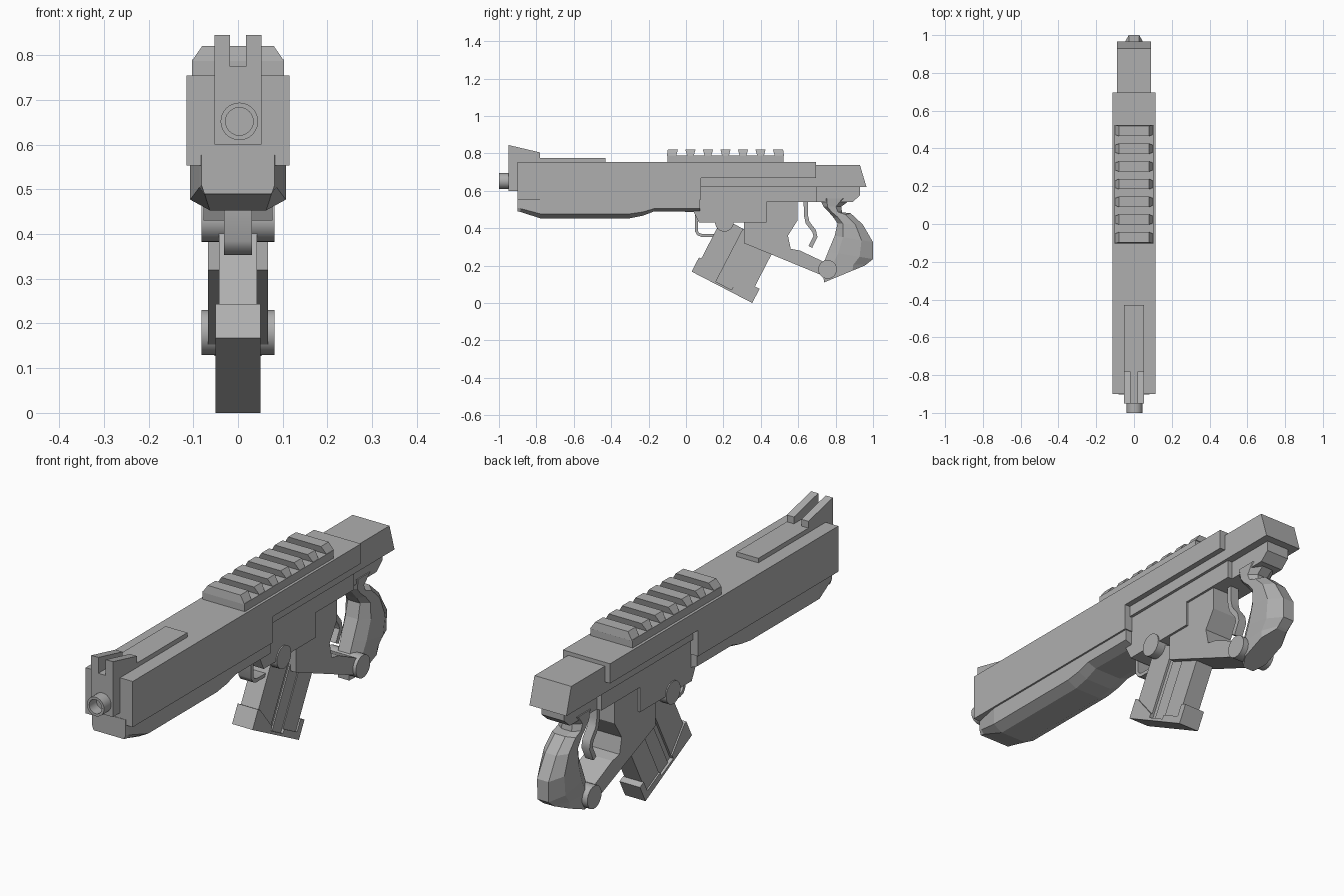
import bpy, bmesh, math
from mathutils import Vector

if "Cube" in bpy.data.objects:
    bpy.data.objects.remove(bpy.data.objects["Cube"])

# One dark grey for the whole model
grey = bpy.data.materials.new("dark_grey")
grey.diffuse_color = (.43, .43, .43, 1)
grey.use_nodes = True
grey.node_tree.nodes["Principled BSDF"].inputs["Base Color"].default_value = grey.diffuse_color


def finish(name, bm):
    bmesh.ops.recalc_face_normals(bm, faces=bm.faces)
    me = bpy.data.meshes.new(name)
    bm.to_mesh(me)
    bm.free()
    me.materials.append(grey)
    ob = bpy.data.objects.new(name, me)
    bpy.context.collection.objects.link(ob)
    return ob


def loft(name, rings):
    """Skin a list of equal-length point rings and cap both ends."""
    bm = bmesh.new()
    vs = [[bm.verts.new(p) for p in r] for r in rings]
    n = len(rings[0])
    for a, b in zip(vs, vs[1:]):
        for i in range(n):
            j = (i + 1) % n
            bm.faces.new((a[i], a[j], b[j], b[i]))
    bm.faces.new(vs[0])
    bm.faces.new(vs[-1])
    return finish(name, bm)


def plate(name, pts, x1, x0=None):
    """Extrude a side (y, z) profile from x0 to x1 (symmetric by default)."""
    x0 = -x1 if x0 is None else x0
    return loft(name, [[(x, y, z) for y, z in pts] for x in (x0, x1)])


def box(name, y0, y1, z0, z1, hw):
    return plate(name, [(y0, z0), (y1, z0), (y1, z1), (y0, z1)], hw)


def strip(name, path, thick, hw):
    """Bent flat strip following a side path."""
    p = [Vector(q) for q in path]
    left, right = [], []
    for i, q in enumerate(p):
        d = (p[min(i + 1, len(p) - 1)] - p[max(i - 1, 0)]).normalized()
        n = Vector((-d.y, d.x)) * thick / 2
        left.append(tuple(q + n))
        right.append(tuple(q - n))
    smooth(plate(name, left + right[::-1], hw), 40)


def pin(name, y, z, r, hw):
    pts = [(y + r * math.cos(i * math.tau / 24), z + r * math.sin(i * math.tau / 24)) for i in range(24)]
    smooth(plate(name, pts, hw))


def smooth(ob, angle=30):
    bpy.ops.object.select_all(action='DESELECT')
    ob.select_set(True)
    bpy.context.view_layer.objects.active = ob
    bpy.ops.object.shade_smooth_by_angle(angle=math.radians(angle))


# Upper body: deep at the front, a thin overhanging cap at the rear
plate("upper_body", [(-.9, .553), (.08, .553), (.08, .668), (.695, .668), (.695, .755), (-.9, .755)], .115)

# Rear receiver and its slanted end
plate("rear_receiver", [(.075, .62), (.965, .62), (.93, .738), (.075, .738)], .09)

# Lower receiver, narrow rear tang, and the frame with the trigger guard
plate("lower_receiver", [(.04, .63), (.04, .49), (.07, .43), (.43, .43), (.43, .54),
                         (.7, .54), (.7, .63)], .077)
plate("rear_tang", [(.68, .54), (.89, .54), (.93, .575), (.93, .63), (.68, .63)], .055)
plate("guard_frame", [(.31, .6), (.31, .32), (.735, .145), (.78, .2), (.61, .28), (.56, .29),
                      (.545, .36), (.595, .44), (.595, .6)], .067)
pin("front_pin", .205, .432, .05, .082)
pin("guard_pin", .757, .18, .05, .082)

# Handguard under the barrel: y, half width, bottom half width, chamfer z, bottom z
rings = []
for y, w, b, zc, zb in [(-.902, .082, .075, .51, .49), (-.885, .086, .074, .505, .487),
                        (-.78, .107, .063, .477, .453), (-.3, .107, .063, .477, .453),
                        (-.23, .107, .064, .487, .467), (-.17, .107, .065, .505, .49), (.075, .107, .065, .505, .487)]:
    rings.append([(-w, y, .577), (-w, y, zc), (-b, y, zb), (b, y, zb), (w, y, zc), (w, y, .577)])
loft("handguard", rings)

# Muzzle tube with recessed bore
tube = [[(.003 + r * math.cos(i * math.tau / 24), y, .652 + r * math.sin(i * math.tau / 24)) for i in range(24)]
        for y, r in [(-.9, .042), (-1, .042), (-1, .031), (-.95, .031)]]
smooth(loft("muzzle", tube))

# Front sight block, top strip and two sight ears
box("sight_block", -.95, -.89, .6, .775, .053)
box("top_strip", -.95, -.43, .75, .775, .053)
for side, (a, b) in {"left": (-.053, -.018), "right": (.018, .053)}.items():
    plate("sight_ear_" + side, [(-.95, .77), (-.95, .845), (-.78, .805), (-.78, .77)], b, a)

# Accessory rail: base and seven teeth with chamfered ends
box("rail_base", -.10, .52, .75, .79, .103)
for i in range(7):
    y = -.07 + i * .0937
    t, b = .027, .018
    f0 = .032 if i == 0 else b
    f1 = .032 if i == 6 else b
    loft("rail_tooth", [[(-w, y - d0, z), (w, y - d0, z), (w, y + d1, z), (-w, y + d1, z)]
                        for w, d0, d1, z in [(.103, f0, f1, .787), (.08, t, t, .821)]])

# Slanted magazine, laid out in its own (across, along) axes
def mag(pts):
    return [(.03 + v * .888 + u * .46, .168 - v * .46 + u * .888) for v, u in pts]


def mag_box(name, v0, v1, u0, u1, hw):
    plate(name, mag([(v0, u0), (v1, u0), (v1, u1), (v0, u1)]), hw)


mag_box("magazine_front", .014, .14, .01, .33, .043)
mag_box("magazine_core", .13, .24, .01, .33, .033)
mag_box("magazine_rib", .165, .234, .01, .33, .039)
mag_box("magazine_rear", .234, .337, .01, .33, .043)
plate("magazine_base", mag([(0, 0), (.365, 0), (.365, .085), (.335, .085), (.335, .03), (.234, .03),
                            (.234, .012), (.14, .012), (.14, .03), (.016, .085), (0, .085)]), .05)

# Magazine release loop and trigger
strip("release_loop", [(.055, .5), (.055, .385), (.066, .368), (.085, .361), (.16, .361), (.18, .42)], .016, .031)
strip("trigger", [(.64, .57), (.641, .47), (.65, .43), (.685, .385), (.692, .355), (.665, .30)], .022, .02)

# Grip: faceted rings set by front and back points
rings = []
for fy, fz, by, bz, w in [(.715, .56, .89, .56, .06), (.735, .515, .83, .515, .055), (.76, .49, .835, .485, .055),
                          (.79, .455, .88, .48, .057), (.81, .425, .945, .42, .06), (.795, .36, 1, .325, .062),
                          (.76, .275, 1, .235, .06), (.73, .2, .965, .207, .057), (.738, .11, .955, .2, .055)]:
    prof = [(0, .5), (.22, 1), (.7, 1), (1, .45), (1, -.45), (.7, -1), (.22, -1), (0, -.5)]
    rings.append([(k * w, fy + t * (by - fy), fz + t * (bz - fz)) for t, k in prof])
loft("grip", rings)
